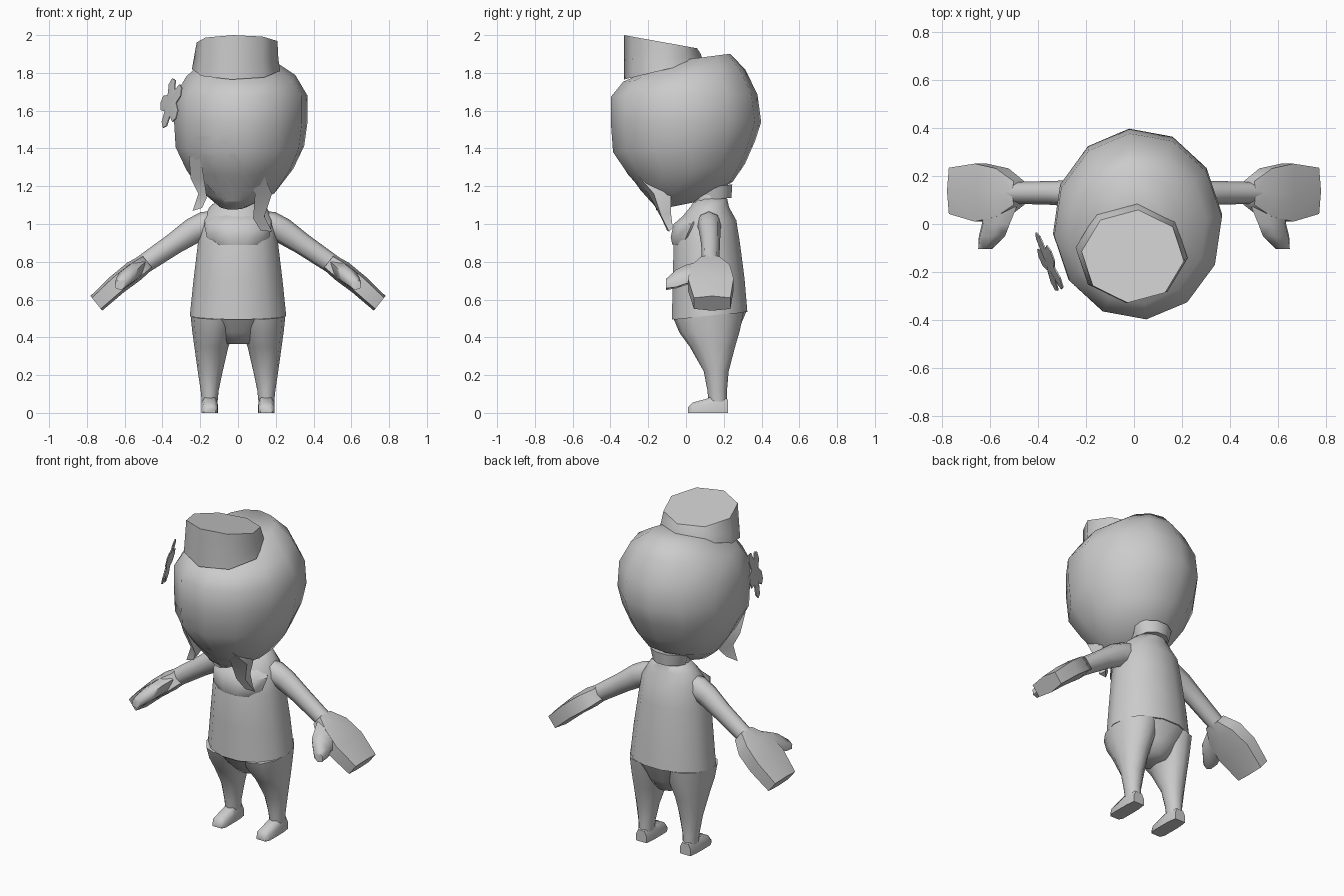
import bpy, bmesh, math
from mathutils import Vector
from mathutils.bvhtree import BVHTree

grey = bpy.data.materials.new("plain grey")
grey.diffuse_color = (0.6, 0.6, 0.6, 1)


def finish(name, bm, angle=50):
    bmesh.ops.recalc_face_normals(bm, faces=bm.faces)
    me = bpy.data.meshes.new(name)
    bm.to_mesh(me)
    bm.free()
    me.materials.append(grey)
    ob = bpy.data.objects.new(name, me)
    bpy.context.collection.objects.link(ob)
    bpy.ops.object.select_all(action='DESELECT')
    ob.select_set(True)
    bpy.context.view_layer.objects.active = ob
    bpy.ops.object.shade_smooth_by_angle(angle=math.radians(angle))
    return ob


def loft(name, rings, angle=50, mirror=False):
    """Skin a list of equal-length point rings and cap both ends."""
    for side in ((1, -1) if mirror else (1,)):
        bm = bmesh.new()
        rows = [[bm.verts.new((p[0] * side, p[1], p[2])) for p in r] for r in rings]
        n = len(rows[0])
        for a, b in zip(rows, rows[1:]):
            for i in range(n):
                j = (i + 1) % n
                bm.faces.new((a[i], a[j], b[j], b[i]))
        bm.faces.new(rows[0])
        bm.faces.new(rows[-1])
        label = name if not mirror else name + ("_left" if side > 0 else "_right")
        ob = finish(label, bm, angle)
    return ob


def flat_ring(z, cx, cy, rx, ry, n=12, slope=0.0, turn=0.0):
    """Horizontal oval whose height changes with y by slope."""
    pts = []
    for i in range(n):
        a = 2 * math.pi * i / n + turn
        y = ry * math.sin(a)
        pts.append((cx + rx * math.cos(a), cy + y, z + slope * y))
    return pts


def cross_ring(c, u, v, n=8):
    """Oval around c spanned by the two half-axis vectors u and v."""
    c, u, v = Vector(c), Vector(u), Vector(v)
    return [c + u * math.cos(2 * math.pi * i / n) + v * math.sin(2 * math.pi * i / n)
            for i in range(n)]


# Head with hair: a pear shape narrowing to the chin
head = loft("head", [flat_ring(*r[:5], 12, r[5], 0.1) for r in (
    (1.10, -0.025, -0.03, 0.08, 0.12, 0.2),
    (1.18, 0.005, 0.025, 0.205, 0.225, 0.2),
    (1.29, 0.01, 0.005, 0.285, 0.31, 0.1),
    (1.41, 0.01, -0.01, 0.342, 0.378, 0.08),
    (1.54, 0.015, 0.0, 0.355, 0.40, 0.0),
    (1.68, 0.017, -0.01, 0.352, 0.39, 0.02),
    (1.785, 0.015, -0.01, 0.29, 0.325, 0.1),
    (1.88, 0.0, 0.07, 0.165, 0.165, 0.13))], 60)

# Face plate between the swept fringe and the side hair
tree = BVHTree.FromPolygons([v.co for v in head.data.vertices],
                            [p.vertices for p in head.data.polygons])
bm = bmesh.new()
rows = []
for z, x0, x1 in ((1.465, -0.25, -0.07), (1.36, -0.235, -0.01), (1.26, -0.21, 0.045),
                  (1.18, -0.14, 0.085), (1.12, -0.07, 0.02)):
    row = []
    for k in range(5):
        x = x0 + (x1 - x0) * k / 4
        hit = tree.ray_cast(Vector((x, -2, z)), Vector((0, 1, 0)))[0]
        row.append(bm.verts.new((x, (hit.y if hit else -0.12) - 0.005, z)))
    rows.append(row)
for a, b in zip(rows, rows[1:]):
    for i in range(4):
        bm.faces.new((a[i], b[i], b[i + 1], a[i + 1]))
finish("face", bm, 60)

# Pointed hair locks hanging on each side of the chin
loft("fringe_lock", [
    [(0.05, -0.27, 1.25), (0.14, -0.25, 1.25), (0.12, -0.15, 1.25)],
    [(0.09, -0.20, 1.16), (0.18, -0.17, 1.16), (0.17, -0.08, 1.18)],
    [(0.08, -0.13, 1.03), (0.14, -0.13, 1.04), (0.14, -0.08, 1.06)],
    [(0.12, -0.10, 0.965), (0.18, -0.09, 0.96), (0.15, -0.07, 0.98)]])
loft("side_lock", [
    [(-0.26, -0.21, 1.36), (-0.20, -0.27, 1.36), (-0.19, -0.15, 1.36)],
    [(-0.25, -0.17, 1.24), (-0.18, -0.22, 1.24), (-0.18, -0.08, 1.24)],
    [(-0.21, -0.16, 1.16), (-0.165, -0.18, 1.14), (-0.17, -0.08, 1.15)],
    [(-0.24, -0.16, 1.07), (-0.19, -0.16, 1.085), (-0.19, -0.12, 1.10)]])

# Hat perched on the front of the head
spin = math.radians(84)
loft("hat", [flat_ring(1.815, -0.01, -0.12, 0.235, 0.21, 8, 0.24, spin),
             flat_ring(1.875, -0.01, -0.125, 0.225, 0.205, 8, 0.12, spin),
             flat_ring(1.965, -0.005, -0.135, 0.215, 0.195, 8, -0.18, spin)], 50)

# Flower at the side of the head
normal = Vector((-0.9, -0.37, 0.2)).normalized()
along = Vector((0, 0, 1)).cross(normal).normalized()
up = normal.cross(along)
bm = bmesh.new()
outline = []
for k in range(20):
    a = 2 * math.pi * k / 20
    r = (0.075, 0.125, 0.14, 0.125)[k % 4]
    outline.append(Vector((-0.355, -0.165, 1.64)) + along * r * math.cos(a) + up * r * math.sin(a))
front = [bm.verts.new(p + normal * 0.003) for p in outline]
back = [bm.verts.new(p - normal * 0.003) for p in outline]
hubs = [bm.verts.new(Vector((-0.355, -0.165, 1.64)) + normal * d) for d in (0.012, -0.003)]
for i in range(20):
    j = (i + 1) % 20
    bm.faces.new((front[i], front[j], hubs[0]))
    bm.faces.new((back[j], back[i], hubs[1]))
    bm.faces.new((front[j], front[i], back[i], back[j]))
finish("flower", bm, 30)

# Neck and its collar
loft("neck", [flat_ring(1.05, 0, 0.13, 0.11, 0.09), flat_ring(1.24, 0, 0.12, 0.09, 0.09)])
loft("collar", [flat_ring(1.13, 0, 0.15, 0.10, 0.095, 10, 0.1),
                flat_ring(1.20, 0, 0.15, 0.12, 0.10, 10, 0.1)])

# Shirt with sloping shoulders
loft("shirt", [flat_ring(*r[:5], 14, r[5]) for r in (
    (0.515, 0, 0.125, 0.255, 0.205, 0.1),
    (0.70, 0, 0.12, 0.236, 0.195, 0.05),
    (0.90, 0, 0.11, 0.212, 0.18, 0.0),
    (1.02, 0, 0.115, 0.19, 0.155, 0.0),
    (1.09, 0, 0.125, 0.15, 0.105, 0.0),
    (1.135, 0, 0.135, 0.10, 0.085, 0.0))], 60)

# Neckerchief drooping over the chest
loft("neckerchief", [flat_ring(0.89, 0, -0.015, 0.12, 0.06, 10),
                     flat_ring(0.93, 0, 0.0, 0.165, 0.085, 10),
                     flat_ring(1.00, 0, 0.03, 0.18, 0.10, 10),
                     flat_ring(1.06, 0, 0.08, 0.13, 0.08, 10)], 45)

# Trousers: tapered legs that widen into the hips, and a seat filling the middle
loft("seat", [flat_ring(0.365, 0, 0.14, 0.08, 0.10, 14),
              flat_ring(0.43, 0, 0.13, 0.15, 0.15, 14, 0.03),
              flat_ring(0.525, 0, 0.125, 0.253, 0.203, 14, 0.1)], 60)
loft("leg", [flat_ring(*r[:5], 12, r[5]) for r in (
    (0.04, 0.15, 0.17, 0.04, 0.048, 0),
    (0.12, 0.15, 0.165, 0.048, 0.052, 0),
    (0.22, 0.147, 0.16, 0.066, 0.066, 0),
    (0.35, 0.141, 0.14, 0.09, 0.12, 0),
    (0.43, 0.13, 0.125, 0.112, 0.16, 0.03),
    (0.515, 0.121, 0.12, 0.13, 0.185, 0.1))], 60, mirror=True)

# Feet, swept from heel to toe
loft("foot", [[(0.15 - w, y, 0), (0.15 + w, y, 0), (0.15 + w, y, h * 0.6),
               (0.15 + w * 0.6, y, h), (0.15 - w * 0.6, y, h), (0.15 - w, y, h * 0.6)]
              for y, w, h in ((0.222, 0.035, 0.07), (0.17, 0.042, 0.10),
                              (0.11, 0.043, 0.075), (0.035, 0.042, 0.055),
                              (0.01, 0.03, 0.03))], 60, mirror=True)

# Arms growing out of the shoulders
tilt = Vector((0.62, 0, 0.78))
loft("arm", [cross_ring((x, y, z), (0, hy, 0), tilt * hn) for x, y, z, hy, hn in (
    (0.05, 0.12, 1.02, 0.06, 0.07),
    (0.15, 0.122, 1.00, 0.065, 0.08),
    (0.23, 0.125, 0.968, 0.058, 0.07),
    (0.34, 0.13, 0.895, 0.05, 0.058),
    (0.48, 0.13, 0.80, 0.046, 0.052),
    (0.56, 0.13, 0.745, 0.05, 0.05))], 60, mirror=True)


def palm(x, z, y0, y1, t):
    """Six-sided section of the flat hand."""
    c = Vector((x, 0, z))
    return [c + Vector((0, y, 0)) + tilt * s for y, s in (
        (y0, -t * 0.75), (y0, t * 0.75), ((y0 + y1) / 2, t), (y1, t * 0.75),
        (y1, -t * 0.75), ((y0 + y1) / 2, -t))]


# Mitten hands with a blunt thumb
loft("hand", [palm(0.48, 0.80, 0.08, 0.178, 0.048), palm(0.55, 0.75, 0.03, 0.232, 0.058),
              palm(0.64, 0.68, 0.01, 0.252, 0.055), palm(0.75, 0.58, 0.042, 0.235, 0.05)],
     60, mirror=True)
loft("thumb", [cross_ring(c, u, tilt * t, 6) for c, u, t in (
    ((0.565, 0.07, 0.74), (0.075, 0, -0.058), 0.048),
    ((0.577, 0.0, 0.73), (0.058, 0, -0.045), 0.046),
    ((0.593, -0.05, 0.71), (0.055, 0, -0.043), 0.042),
    ((0.622, -0.105, 0.68), (0.025, 0, -0.02), 0.03))], 60, mirror=True)
